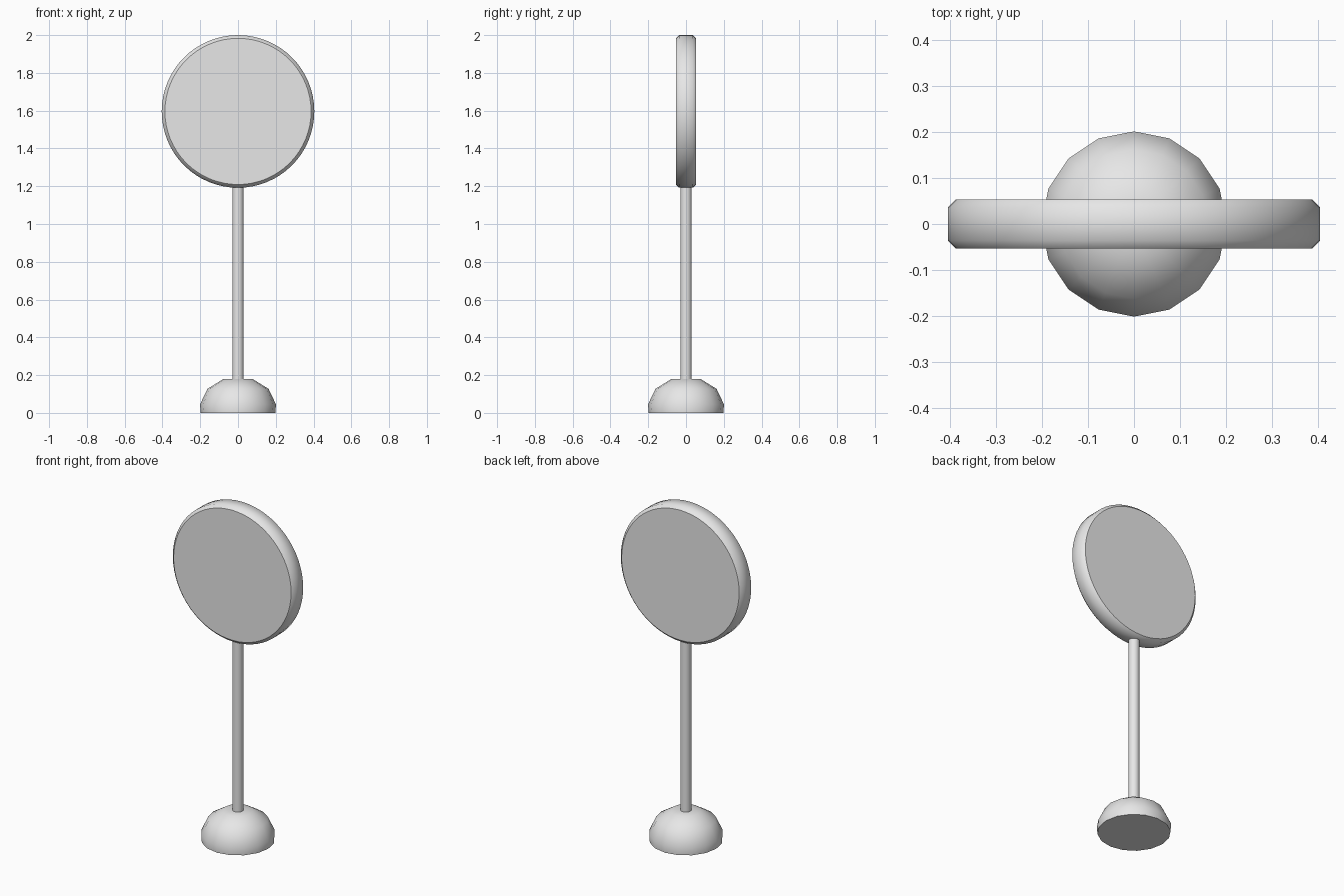
import bpy, bmesh, math
from mathutils import Matrix

if "Cube" in bpy.data.objects:
    bpy.data.objects.remove(bpy.data.objects["Cube"])

grey = bpy.data.materials.new("light_grey")
grey.diffuse_color = (0.8, 0.8, 0.8, 1)
grey.use_nodes = True
grey.node_tree.nodes["Principled BSDF"].inputs["Base Color"].default_value = grey.diffuse_color


def lathe(name, profile, sides, matrix=Matrix()):
    """Revolve (radius, height) rings about z; smooth sides, flat end caps."""
    bm = bmesh.new()
    rings = [[bm.verts.new((r * math.cos(2 * math.pi * i / sides),
                            r * math.sin(2 * math.pi * i / sides), h))
              for i in range(sides)] for r, h in profile]
    for low, high in zip(rings, rings[1:]):
        for i in range(sides):
            j = (i + 1) % sides
            bm.faces.new((low[i], low[j], high[j], high[i])).smooth = True
    bm.faces.new(rings[0][::-1])
    bm.faces.new(rings[-1])
    bm.transform(matrix)
    mesh = bpy.data.meshes.new(name)
    bm.to_mesh(mesh)
    bm.free()
    mesh.materials.append(grey)
    obj = bpy.data.objects.new(name, mesh)
    bpy.context.collection.objects.link(obj)
    return obj


# Faceted half-dome foot
lathe("base", [(0.198, 0), (0.201, 0.045), (0.162, 0.127),
               (0.08, 0.178), (0.03, 0.18)], 16)

# Slim upright
lathe("pole", [(0.03, 0.17), (0.03, 1.22)], 24)

# Round sign plate with chamfered rim, facing front and back
R, T, C = 0.404, 0.053, 0.017
lathe("sign_disc", [(R - C, -T), (R, -T + C), (R, T - C), (R - C, T)], 64,
      Matrix.Translation((0, 0, 2 - R)) @ Matrix.Rotation(math.pi / 2, 4, 'X'))
